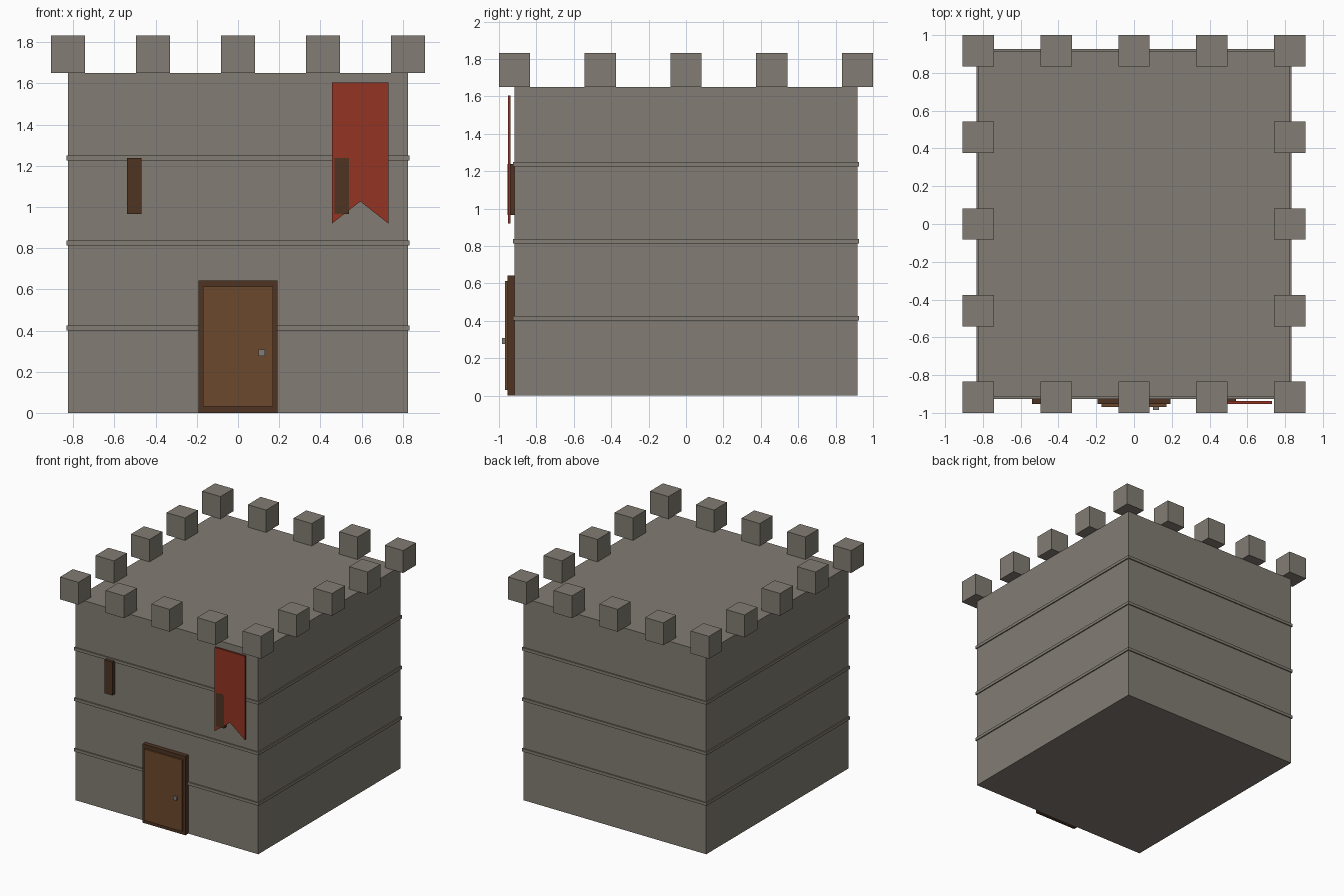
import bpy
import bmesh
from mathutils import Matrix, Vector

cube = bpy.data.objects.get("Cube")
if cube:
    bpy.data.objects.remove(cube, do_unlink=True)


def material(name, rgb):
    """Flat material from 0-255 sRGB values, stored as linear."""
    linear = [((c / 255 + 0.055) / 1.055) ** 2.4 for c in rgb] + [1.0]
    mat = bpy.data.materials.new(name)
    mat.use_nodes = True
    mat.diffuse_color = linear
    mat.node_tree.nodes["Principled BSDF"].inputs["Base Color"].default_value = linear
    return mat


STONE = material("grey stone", (130, 124, 115))
DARK_WOOD = material("dark wood", (78, 52, 34))
DOOR_WOOD = material("door wood", (108, 73, 44))
CLOTH = material("red cloth", (148, 51, 35))
METAL = material("handle metal", (128, 127, 122))


def finish(name, bm, mat):
    mesh = bpy.data.meshes.new(name)
    bmesh.ops.recalc_face_normals(bm, faces=bm.faces)
    bm.to_mesh(mesh)
    bm.free()
    mesh.materials.append(mat)
    obj = bpy.data.objects.new(name, mesh)
    bpy.context.collection.objects.link(obj)
    return obj


def box(name, low, high, mat):
    """Box between two opposite corners."""
    low, high = Vector(low), Vector(high)
    bm = bmesh.new()
    bmesh.ops.create_cube(bm, size=1, matrix=Matrix.Translation((low + high) / 2)
                          @ Matrix.Diagonal((*(high - low), 1)))
    return finish(name, bm, mat)


HALF_X, HALF_Y, HEIGHT = 0.825, 0.917, 1.65
FRONT = -HALF_Y

# Tower block
box("tower_wall", (-HALF_X, -HALF_Y, 0), (HALF_X, HALF_Y, HEIGHT), STONE)

# Stone bands at each quarter of the height
for i in (1, 2, 3):
    z, x, y = HEIGHT * i / 4, HALF_X + 0.009, HALF_Y + 0.009
    box(f"stone_band_{i}", (-x, -y, z - 0.012), (x, y, z + 0.012), STONE)

# Battlements: five blocks along every side, centred on the wall edge
M = 0.083
for i in range(-2, 3):
    for j in range(-2, 3):
        if 2 in (abs(i), abs(j)):
            x, y = HALF_X * i / 2, HALF_Y * j / 2
            box(f"merlon_{i + 2}_{j + 2}", (x - M, y - M, HEIGHT),
                (x + M, y + M, HEIGHT + 0.183), STONE)

# Door with frame and handle
box("door_frame", (-0.193, -0.954, 0), (0.193, FRONT, 0.643), DARK_WOOD)
box("door_panel", (-0.171, -0.968, 0.03), (0.171, FRONT, 0.613), DOOR_WOOD)
box("door_handle", (0.1, -0.984, 0.277), (0.132, -0.96, 0.309), METAL)

# Narrow windows
for side, x in (("right", -0.504), ("left", 0.504)):
    box(f"window_{side}", (x - 0.036, -0.954, 0.965), (x + 0.036, FRONT, 1.237), DARK_WOOD)

# Swallowtail banner hanging just clear of the wall
outline = [(0.457, 1.605), (0.457, 0.92), (0.594, 1.027), (0.73, 0.92), (0.73, 1.605)]
bm = bmesh.new()
face = bm.faces.new([bm.verts.new((x, -0.953, z)) for x, z in outline])
back = bmesh.ops.extrude_face_region(bm, geom=[face], use_keep_orig=True)["geom"]
bmesh.ops.translate(bm, vec=(0, 0.015, 0),
                    verts=[v for v in back if isinstance(v, bmesh.types.BMVert)])
finish("banner", bm, CLOTH)
